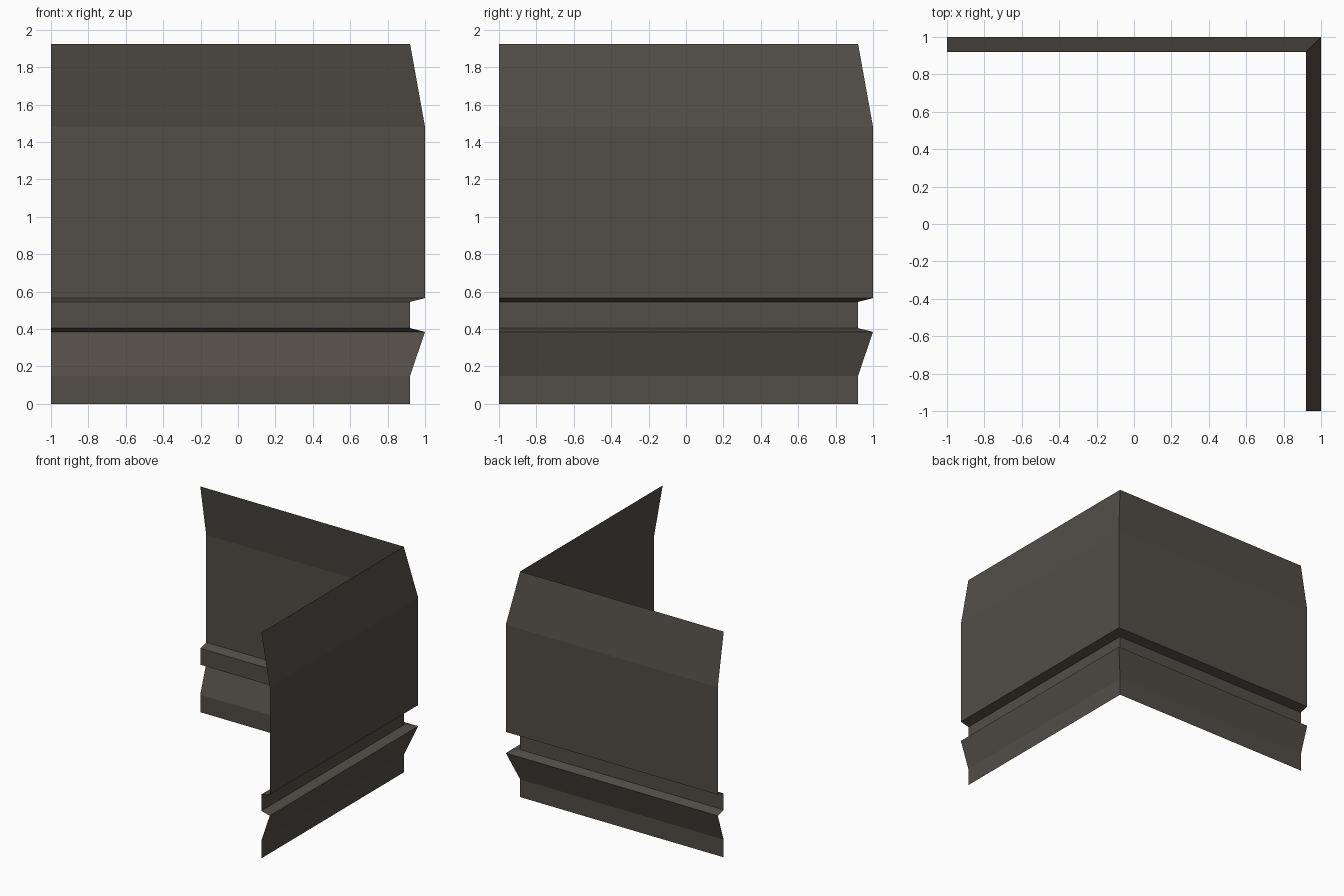
import bpy
import bmesh

cube = bpy.data.objects.get("Cube")
if cube:
    bpy.data.objects.remove(cube, do_unlink=True)

# Single dark stone colour
stone = bpy.data.materials.new("dark warm grey")
stone.use_nodes = True
colour = (0.085, 0.075, 0.063, 1)
stone.diffuse_color = colour
stone.node_tree.nodes["Principled BSDF"].inputs["Base Color"].default_value = colour

# Wall section: (distance out from centre, height)
INNER, OUTER = 0.92, 1.0
profile = [
    (INNER, 0), (INNER, 0.15),            # plinth
    (OUTER, 0.385), (INNER, 0.405),       # flared ledge
    (INNER, 0.545), (OUTER, 0.565),       # recessed groove
    (OUTER, 1.48), (INNER, 1.925),        # main panel and sloped top
]

# Sweep the section along an L-shaped path with a mitred corner
bm = bmesh.new()
rows = [[bm.verts.new(p) for p in ((d, -1, z), (d, d, z), (-1, d, z))]
        for d, z in profile]
for low, high in zip(rows, rows[1:]):
    for i in range(2):
        bm.faces.new((low[i], low[i + 1], high[i + 1], high[i]))

mesh = bpy.data.meshes.new("corner_wall")
bm.to_mesh(mesh)
bm.free()
mesh.materials.append(stone)
wall = bpy.data.objects.new("corner_wall", mesh)
bpy.context.collection.objects.link(wall)
